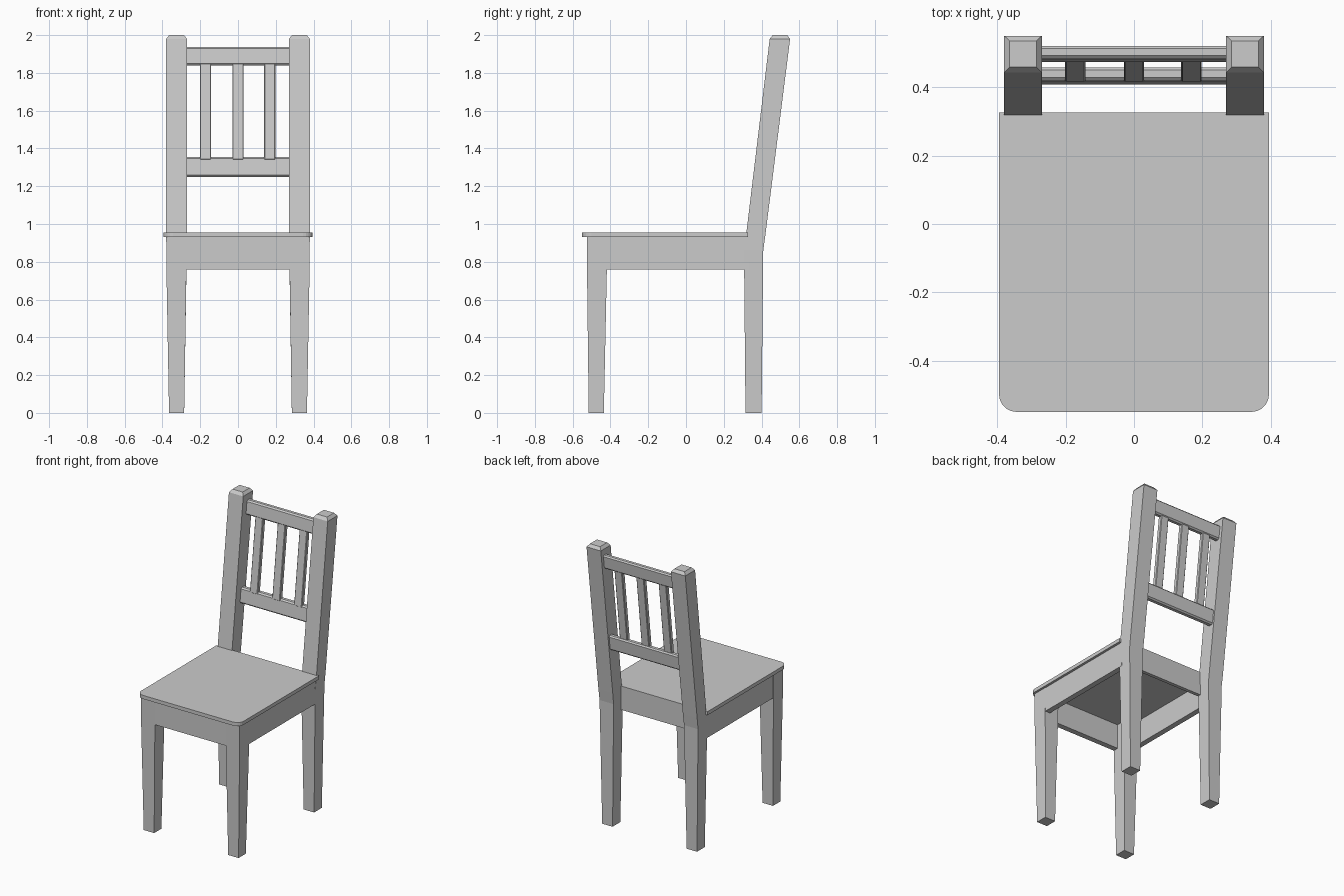
import bpy, bmesh, math
from mathutils import Vector

if "Cube" in bpy.data.objects:
    bpy.data.objects.remove(bpy.data.objects["Cube"])

SLOPE = 0.12  # backward lean of the backrest


def finish(name, bm, bevel=0.0):
    bmesh.ops.recalc_face_normals(bm, faces=bm.faces)
    me = bpy.data.meshes.new(name)
    bm.to_mesh(me)
    bm.free()
    ob = bpy.data.objects.new(name, me)
    bpy.context.collection.objects.link(ob)
    if bevel:
        mod = ob.modifiers.new("Bevel", 'BEVEL')
        mod.width = bevel
        mod.segments = 1
    return ob


def loft(name, sections, bevel=0.0, mirror=False):
    """Stack rectangular sections (z, x0, x1, y0, y1) into a solid."""
    bm = bmesh.new()
    rings = [[bm.verts.new(p) for p in ((x0, y0, z), (x1, y0, z), (x1, y1, z), (x0, y1, z))]
             for z, x0, x1, y0, y1 in sections]
    for a, b in zip(rings, rings[1:]):
        for i in range(4):
            j = (i + 1) % 4
            bm.faces.new((a[i], a[j], b[j], b[i]))
    bm.faces.new(rings[0][::-1])
    bm.faces.new(rings[-1])
    ob = finish(name, bm, bevel)
    if mirror:
        ob.modifiers.new("Mirror", 'MIRROR')
    return ob


def box(name, x0, x1, y0, y1, z0, z1, **kw):
    return loft(name, [(z0, x0, x1, y0, y1), (z1, x0, x1, y0, y1)], **kw)


def leaning(name, x0, x1, z0, z1, depth, front, bevel):
    """Bar that follows the lean of the backrest; front is its y at z = 1.84."""
    ys = [front + SLOPE * (z - 1.84) for z in (z0, z1)]
    return loft(name, [(z, x0, x1, y, y + depth) for z, y in zip((z0, z1), ys)], bevel)


# Seat board with rounded front corners
r = 0.05
outline = [(0.395, 0.327), (-0.395, 0.327)]
for cx, start in ((-0.345, 180), (0.345, 270)):
    for k in range(6):
        a = math.radians(start + 18 * k)
        outline.append((cx + r * math.cos(a), -0.50 + r * math.sin(a)))
bm = bmesh.new()
face = bm.faces.new([bm.verts.new((x, y, 0.93)) for x, y in outline])
ext = bmesh.ops.extrude_face_region(bm, geom=[face])
bmesh.ops.translate(bm, vec=Vector((0, 0, 0.025)),
                    verts=[v for v in ext['geom'] if isinstance(v, bmesh.types.BMVert)])
finish("seat", bm)

# Tapered front legs
loft("front_legs", [(0, 0.285, 0.365, -0.515, -0.435),
                    (0.76, 0.273, 0.379, -0.524, -0.419),
                    (0.93, 0.271, 0.38, -0.525, -0.417)], mirror=True)

# Back legs continuing into leaning posts with chamfered tops
loft("back_posts", [(0, 0.285, 0.365, 0.315, 0.40),
                    (0.86, 0.271, 0.379, 0.307, 0.409),
                    (0.94, 0.27, 0.38, 0.318, 0.420),
                    (1.98, 0.27, 0.38, 0.443, 0.551),
                    (2.0, 0.286, 0.364, 0.459, 0.536)], mirror=True)

# Apron rails under the seat
box("front_apron", -0.29, 0.29, -0.523, -0.485, 0.76, 0.93)
box("side_aprons", 0.34, 0.378, -0.44, 0.33, 0.76, 0.93, mirror=True)
box("back_apron", -0.29, 0.29, 0.303, 0.327, 0.79, 0.93)

# Backrest rails
leaning("top_back_rail", -0.28, 0.28, 1.84, 1.938, 0.038, 0.473, 0.009)
leaning("lower_back_rail", -0.28, 0.28, 1.25, 1.355, 0.04, 0.478, 0.009)

# Backrest slats
for i, cx in enumerate((-0.172, 0, 0.168)):
    leaning("back_slat_%d" % (i + 1), cx - 0.03, cx + 0.03, 1.34, 1.85, 0.03, 0.476, 0.004)
